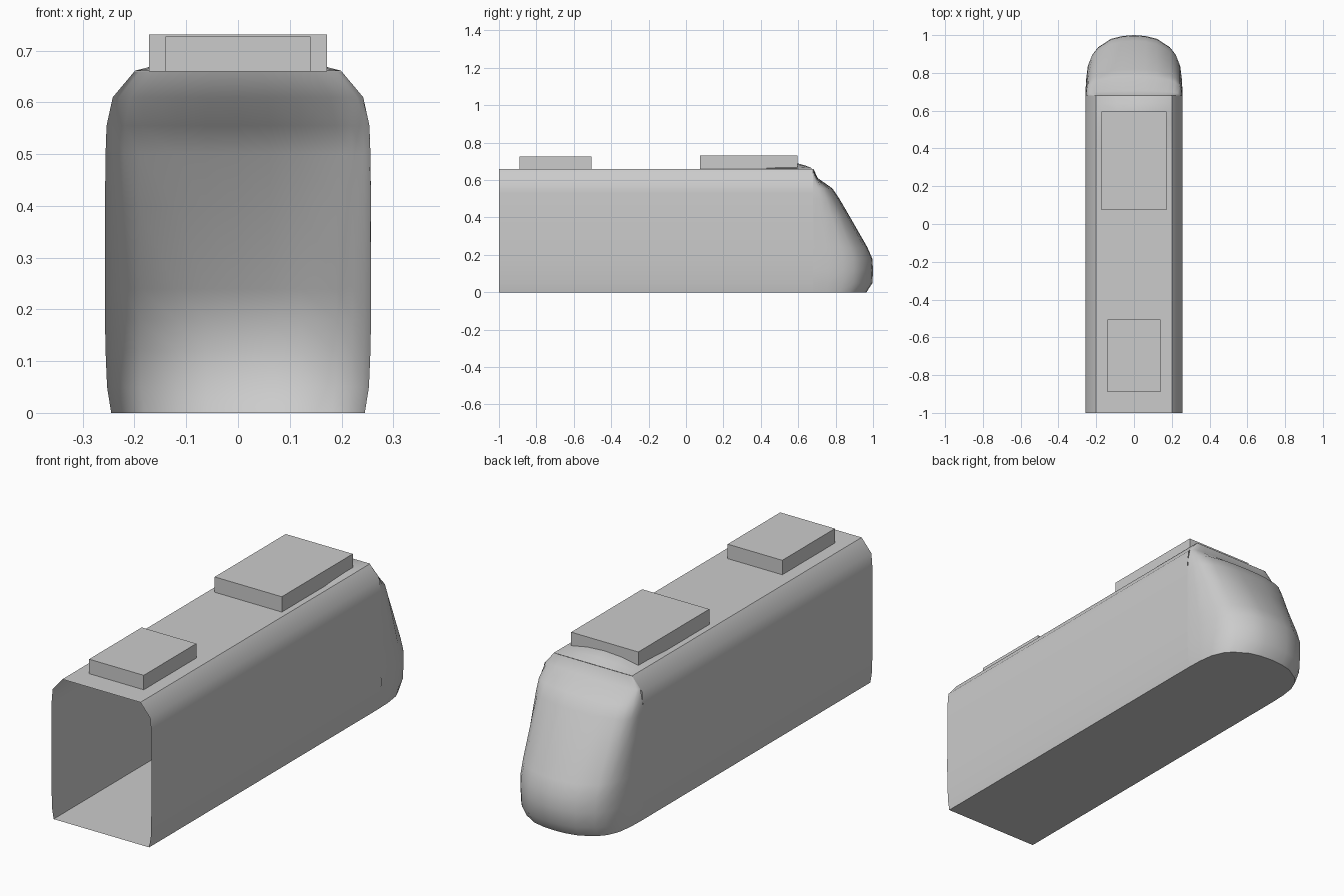
import bpy
import math

if "Cube" in bpy.data.objects:
    bpy.data.objects.remove(bpy.data.objects["Cube"], do_unlink=True)

grey = bpy.data.materials.new("plain_grey")
grey.use_nodes = True
colour = (0.6, 0.6, 0.6, 1)
grey.diffuse_color = colour
grey.node_tree.nodes["Principled BSDF"].inputs["Base Color"].default_value = colour


def add_mesh(name, verts, faces, smooth=True):
    mesh = bpy.data.meshes.new(name)
    mesh.from_pydata(verts, [], faces)
    mesh.materials.append(grey)
    obj = bpy.data.objects.new(name, mesh)
    bpy.context.collection.objects.link(obj)
    if smooth:
        bpy.ops.object.select_all(action='DESELECT')
        obj.select_set(True)
        bpy.context.view_layer.objects.active = obj
        bpy.ops.object.shade_smooth_by_angle(angle=math.radians(46))
    return obj


def loft(name, rows, closed=False, cap_first=False):
    """Skin equal-length rows of points with quads."""
    n = len(rows[0])
    verts = [p for row in rows for p in row]
    faces = []
    for r in range(len(rows) - 1):
        for c in range(n if closed else n - 1):
            d = (c + 1) % n
            faces.append((r * n + c, r * n + d, (r + 1) * n + d, (r + 1) * n + c))
    if cap_first:
        faces.append(tuple(reversed(range(n))))
    return add_mesh(name, verts, faces, True)


def box(name, half_width, y0, y1, z0, z1):
    bpy.ops.mesh.primitive_cube_add(size=1, location=(0, (y0 + y1) / 2, (z0 + z1) / 2))
    obj = bpy.context.object
    obj.name = name
    obj.scale = (half_width * 2, y1 - y0, z1 - z0)
    obj.data.materials.append(grey)


JOINT = 0.68   # where the straight body meets the nose
ROOF = 0.66

# Straight body shell, open at its rear end
side = [(0.245, 0), (0.253, 0.05), (0.257, 0.2), (0.256, 0.53), (0.25, 0.6), (0.2, ROOF)]
section = side + [(-x, z) for x, z in reversed(side)]
loft("body_shell", [[(x, y, z) for x, z in section] for y in (JOINT, -1)], closed=True)

# Rounded sloping nose: the same plan outline, scaled at each height
plan = [(1, 0), (0.99, 0.25), (0.95, 0.5), (0.86, 0.68), (0.74, 0.8), (0.47, 0.94), (0.24, 0.985)]
plan = plan + [(0, 1)] + [(-u, v) for u, v in reversed(plan)]
levels = [(0, 0.245, 0.965), (0.05, 0.253, 0.997), (0.12, 0.256, 1), (0.18, 0.257, 0.996),
          (0.24, 0.257, 0.97), (0.4, 0.257, 0.878), (0.5, 0.256, 0.82), (0.555, 0.254, 0.783),
          (0.61, 0.242, 0.705), (ROOF, 0.2, JOINT + 0.001)]
loft("nose", [[(u * w, JOINT + v * (front - JOINT), z) for u, v in plan]
              for z, w, front in levels], cap_first=True)

# Low fairing blending the nose into the roof
arch = [(-0.2, 0), (-0.17, 0.27), (-0.09, 0.8), (0, 1), (0.09, 0.8), (0.17, 0.27), (0.2, 0)]
rises = [(0.4, 0), (0.47, 0.018), (0.54, 0.028), (0.595, 0.029), (0.64, 0.016), (JOINT, 0)]
loft("roof_fairing", [[(x, y, ROOF + 0.001 + h * k) for x, k in arch] for y, h in reversed(rises)])

# Roof equipment boxes
box("front_roof_box", 0.172, 0.075, 0.595, ROOF, 0.731)
box("rear_roof_box", 0.14, -0.89, -0.505, ROOF, 0.727)
